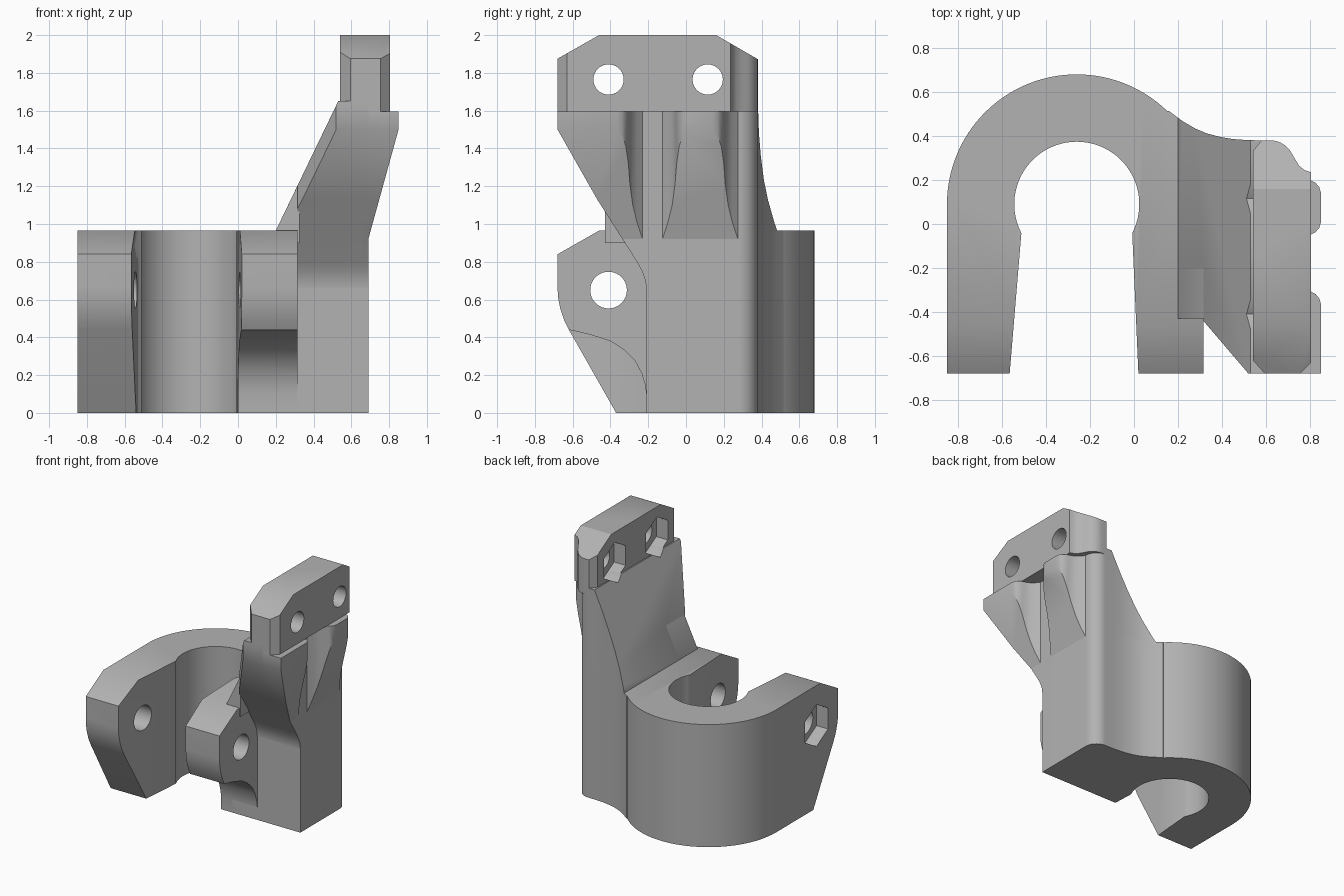
import bpy, bmesh, math
from mathutils import Matrix, Vector

cube = bpy.data.objects.get("Cube")
if cube:
    bpy.data.objects.remove(cube, do_unlink=True)

grey = bpy.data.materials.new("plain_grey")
grey.use_nodes = True
COLOUR = (0.45, 0.45, 0.45, 1)
grey.diffuse_color = COLOUR
grey.node_tree.nodes["Principled BSDF"].inputs["Base Color"].default_value = COLOUR


def prism(name, points, axis, low, high):
    """Extrude a profile along an axis; points hold the other two coordinates in x, y, z order."""
    def place(p, d):
        c = list(p)
        c.insert("xyz".index(axis), d)
        return c
    bm = bmesh.new()
    face = bm.faces.new([bm.verts.new(place(p, low)) for p in points])
    moved = bmesh.ops.extrude_face_region(bm, geom=[face])["geom"]
    shift = Vector(place((0, 0), high - low))
    bmesh.ops.translate(bm, verts=[v for v in moved if isinstance(v, bmesh.types.BMVert)], vec=shift)
    bmesh.ops.recalc_face_normals(bm, faces=bm.faces)
    mesh = bpy.data.meshes.new(name)
    bm.to_mesh(mesh)
    bm.free()
    obj = bpy.data.objects.new(name, mesh)
    bpy.context.collection.objects.link(obj)
    mesh.materials.append(grey)
    return obj


def combine(obj, tool, operation):
    """Apply a boolean and discard the tool."""
    mod = obj.modifiers.new("combine", "BOOLEAN")
    mod.object, mod.operation, mod.solver = tool, operation, "EXACT"
    bpy.context.view_layer.objects.active = obj
    bpy.ops.object.modifier_apply(modifier=mod.name)
    bpy.data.objects.remove(tool, do_unlink=True)


def arc(cx, cy, r, start, end, steps):
    angles = [math.radians(start + (end - start) * i / steps) for i in range(steps + 1)]
    return [(cx + r * math.cos(a), cy + r * math.sin(a)) for a in angles]


def drill(obj, y, z, r, x0, x1, sides=40, turn=0):
    combine(obj, prism("hole_cutter", arc(y, z, r, turn, turn + 360 - 360 / sides, sides - 1),
                       "x", x0, x1), "DIFFERENCE")


# Open clamp: horseshoe outline trimmed to the side profile of its ears
outline = (arc(-0.26, 0.09, 0.59, 180, 45, 48) + [(0.315, 0.3), (0.315, -0.68), (0.02, -0.68)]
           + arc(-0.26, 0.09, 0.284, -27.5, 207.5, 48) + [(-0.565, -0.68), (-0.85, -0.68)])
clamp = prism("clamp", outline, "z", 0, 0.965)
ear_side = [(-0.37, -0.1), (-0.37, 0), (-0.62, 0.44), (-0.645, 0.49), (-0.665, 0.55), (-0.677, 0.61),
            (-0.68, 0.66), (-0.68, 0.84), (-0.46, 0.965), (-0.46, 1.1), (0.8, 1.1), (0.8, -0.1)]
combine(clamp, prism("ear_trim", ear_side, "x", -1, 0.5), "INTERSECT")

# Concave underside of the right ear
hollow = [(-0.9, -0.1), (-0.9, 0.44), (-0.62, 0.44), (-0.51, 0.415), (-0.4, 0.38), (-0.33, 0.335),
          (-0.27, 0.275), (-0.235, 0.21), (-0.217, 0.15), (-0.21, 0.1), (-0.21, -0.1)]
combine(clamp, prism("ear_hollow", hollow, "x", -0.1, 0.5), "DIFFERENCE")
drill(clamp, -0.41, 0.65, 0.097, -1, 0.5)
drill(clamp, -0.41, 0.65, 0.165, -1, -0.75, 6, 30)

# Body beside the clamp, blended into it at the back
back = arc(0.59, 0.28, 0.1, 0, 90, 12) + [(0.52, 0.381), (0.45, 0.386), (0.39, 0.396), (0.33, 0.412),
                                          (0.28, 0.433), (0.22, 0.468), (0.157, 0.515)]
body = prism("body", [(0.1, -0.21), (0.69, -0.21)] + back + [(0.1, 0.5)], "z", 0, 0.965)

# Leaning arm: plan outline trimmed by its front and side profiles
arm_side = [(-0.21, 0.5), (-0.21, 0.66), (-0.215, 0.7), (-0.23, 0.745), (-0.26, 0.8), (-0.47, 1.13),
            (-0.68, 1.5), (-0.68, 1.67), (0.6, 1.67), (0.6, 0.5)]
lean = [(0.2, 0.5), (0.2, 0.965), (0.54, 1.67), (0.8, 1.67), (0.8, 0.5)]
arm = prism("arm", [(0.315, -0.44), (0.52, -0.68), (0.69, -0.68)] + back + [(0.15, 0.4), (0.15, -0.2),
            (0.315, -0.2)], "z", 0.6, 1.65)
combine(arm, prism("arm_trim", lean, "y", -1, 1), "INTERSECT")
combine(arm, prism("arm_side_trim", arm_side, "x", -1, 1), "INTERSECT")

# Foot of the arm where it spreads onto the clamp
foot = prism("arm_foot", [(0.2, 0.9), (0.2, 0.965), (0.325, 1.224), (0.325, 0.9)], "y", -0.43, 0.405)

# Mounting plate with chamfered corners and a rounded rear column
section = ([(0.54, -0.62), (0.595, -0.68), (0.755, -0.68), (0.805, -0.63), (0.805, 0.235), (0.775, 0.245),
            (0.75, 0.265), (0.732, 0.295)] + arc(0.62, 0.27, 0.11, 25, 90, 8) + [(0.58, 0.38), (0.54, 0.33)])
plate = prism("mounting_plate", section, "z", 1.595, 2)
plate_side = [(-0.7, 1.5), (-0.7, 1.864), (-0.46, 2), (0.16, 2), (0.4, 1.861), (0.4, 1.5)]
combine(plate, prism("plate_trim", plate_side, "x", 0, 1), "INTERSECT")

# Screw holes and nut pockets
for y in (-0.41, 0.115):
    drill(plate, y, 1.765, 0.08, 0, 1)
    for part in (plate, arm):
        drill(part, y, 1.765, 0.155, 0.3, 0.64, 6, 30)

# Tapered bosses under the screw holes
half = [(0.69, 0.2), (0.715, 0.17), (0.74, 0.148), (0.77, 0.133), (0.8, 0.125), (0.825, 0.112),
        (0.842, 0.092), (0.85, 0.065)]
slope = [(0.6, 0.59), (0.69, 0.92), (0.85, 1.5), (0.85, 1.595), (0.6, 1.595)]
bosses = []
for name, centre, front in (("front_boss", -0.43, True), ("rear_boss", 0.075, False)):
    near = [(0.85, -0.75), (0.6, -0.75)] if front else (
        [(x, centre - d) for x, d in reversed(half)] + [(0.6, centre - 0.2)])
    ring = [(0.6, centre + 0.2)] + [(x, centre + d) for x, d in half] + near
    boss = prism(name, ring, "z", 0.6, 1.595)
    combine(boss, prism("boss_slope", [(x + 0.0, z) for x, z in slope], "y", -1, 1), "INTERSECT")
    combine(boss, prism("boss_side", arm_side, "x", 0, 1), "INTERSECT")
    bosses.append(boss)

# Smooth curves, crisp edges
for obj in [clamp, body, arm, foot, plate] + bosses:
    bpy.ops.object.select_all(action="DESELECT")
    obj.select_set(True)
    bpy.context.view_layer.objects.active = obj
    bpy.ops.object.shade_smooth_by_angle(angle=math.radians(30))
